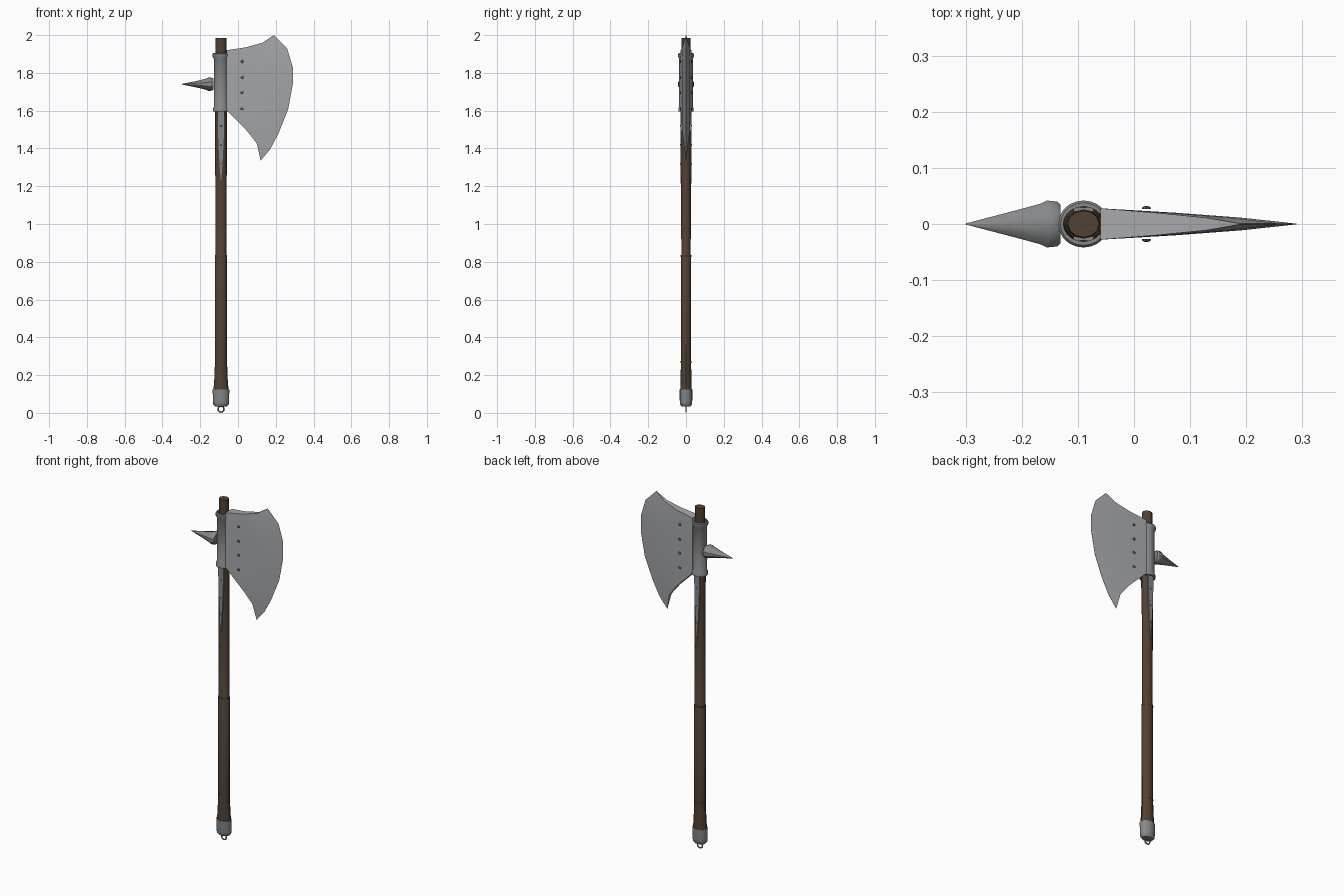
import bpy, bmesh, math
from mathutils import Matrix, Vector

cube = bpy.data.objects.get("Cube")
if cube:
    bpy.data.objects.remove(cube)

AXIS = -0.09  # x of the haft


def material(name, r, g, b):
    m = bpy.data.materials.new(name)
    m.use_nodes = True
    m.diffuse_color = (r, g, b, 1)
    m.node_tree.nodes["Principled BSDF"].inputs["Base Color"].default_value = (r, g, b, 1)
    return m


wood = material("brown wood", 0.085, 0.052, 0.032)
blade_steel = material("pale steel", 0.38, 0.39, 0.41)
steel = material("grey steel", 0.24, 0.245, 0.25)
dark_steel = material("dark rivet steel", 0.10, 0.105, 0.11)


def finish(name, bm, mat, angle=35):
    bmesh.ops.recalc_face_normals(bm, faces=bm.faces)
    mesh = bpy.data.meshes.new(name)
    bm.to_mesh(mesh)
    bm.free()
    mesh.materials.append(mat)
    ob = bpy.data.objects.new(name, mesh)
    bpy.context.collection.objects.link(ob)
    bpy.ops.object.select_all(action='DESELECT')
    ob.select_set(True)
    bpy.context.view_layer.objects.active = ob
    bpy.ops.object.shade_smooth_by_angle(angle=math.radians(angle))
    return ob


def loft(name, rings, mat, sides=12, matrix=None, closed=False, angle=35):
    """Elliptical rings (height, x radius, y radius) joined into a solid or a tube."""
    bm = bmesh.new()
    loops = []
    for h, rx, ry in rings:
        loops.append([bm.verts.new((rx * math.cos(a), ry * math.sin(a), h))
                      for a in (math.tau * i / sides for i in range(sides))])
    pairs = list(zip(loops, loops[1:]))
    if closed:
        pairs.append((loops[-1], loops[0]))
    else:
        bm.faces.new(loops[0])
        bm.faces.new(loops[-1])
    for a, b in pairs:
        for i in range(sides):
            j = (i + 1) % sides
            bm.faces.new((a[i], a[j], b[j], b[i]))
    bm.transform(matrix or Matrix.Translation((AXIS, 0, 0)))
    return finish(name, bm, mat, angle)


# Haft with a slightly swollen grip and a flared foot
loft("haft", [(0.11, 0.041, 0.031), (0.17, 0.036, 0.029), (0.27, 0.032, 0.027),
              (0.83, 0.032, 0.027), (0.835, 0.029, 0.025), (1.42, 0.031, 0.026),
              (1.60, 0.031, 0.026), (1.90, 0.028, 0.025), (1.985, 0.028, 0.024)], wood)
for label, z in (("lower", 0.27), ("upper", 0.83)):
    loft(label + "_grip_band", [(z - 0.005, 0.033, 0.028), (z + 0.005, 0.033, 0.028)], wood)

# Pommel cap and hanging ring
loft("pommel_cap", [(0.035, 0.032, 0.024), (0.045, 0.041, 0.031), (0.06, 0.043, 0.033),
                    (0.125, 0.044, 0.034)], steel, 16)
bpy.ops.mesh.primitive_torus_add(location=(AXIS, 0, 0.02), rotation=(math.pi / 2, 0, 0),
                                 major_radius=0.016, minor_radius=0.004,
                                 major_segments=16, minor_segments=6)
ring = bpy.context.object
ring.name = "hanging_ring"
ring.data.materials.append(steel)
bpy.ops.object.shade_smooth_by_angle()

# Hollow socket with a rim at each end
loft("socket", [(1.595, 0.035, 0.031), (1.595, 0.043, 0.041), (1.612, 0.043, 0.041),
                (1.62, 0.038, 0.036), (1.875, 0.038, 0.036), (1.885, 0.045, 0.042),
                (1.90, 0.045, 0.042), (1.905, 0.041, 0.038), (1.905, 0.036, 0.031)],
     steel, 20, closed=True)

# Rear spike
loft("rear_spike", [(0, 0.030, 0.036), (0.006, 0.034, 0.042), (0.024, 0.036, 0.044),
                    (0.036, 0.030, 0.038), (0.085, 0.018, 0.024), (0.169, 0.001, 0.001)],
     steel, 10, Matrix.Translation((-0.131, 0, 1.74)) @ Matrix.Rotation(-math.pi / 2, 4, 'Y'))

# Blade: columns run from the socket to the cutting edge
edge = [(0.12, 1.335), (0.17, 1.395), (0.215, 1.48), (0.265, 1.605),
        (0.29, 1.74), (0.29, 1.83), (0.26, 1.93), (0.19, 2.0)]
lower = [(-0.06, 1.60), (0.05, 1.49), (0.10, 1.425), edge[0]]
upper = [(-0.06, 1.92), (0.04, 1.935), (0.13, 1.96), edge[-1]]
bulge = [0, 0.25, 0.6, 1]
half_thick = [0.028, 0.020, 0.011, 0.0005]
first, last = Vector(edge[0]), Vector(edge[-1])
fractions = [(z - first.y) / (last.y - first.y) for x, z in edge]
bm = bmesh.new()
sides = []
for sign in (-1, 1):
    grid = []
    for lo, up, swell, thick in zip(lower, upper, bulge, half_thick):
        column = []
        for (ex, ez), f in zip(edge, fractions):
            p = Vector(lo).lerp(Vector(up), f)
            bow = ex - first.lerp(last, f).x
            column.append(bm.verts.new((p.x + swell * bow, sign * thick, p.y)))
        grid.append(column)
    for a, b in zip(grid, grid[1:]):
        for i in range(len(edge) - 1):
            bm.faces.new((a[i], a[i + 1], b[i + 1], b[i]))
    sides.append(grid)
outline = [[g[0][i] for i in range(len(edge))] + [c[-1] for c in g[1:]]
           + g[-1][-2::-1] + [c[0] for c in g[-2:0:-1]] for g in sides]
for i in range(len(outline[0])):
    j = (i + 1) % len(outline[0])
    bm.faces.new((outline[0][i], outline[0][j], outline[1][j], outline[1][i]))
finish("blade", bm, blade_steel, 25)

# Tapered straps down the haft and all rivets, on front and back
rivet_rings = [(0, 0.008, 0.008), (0.003, 0.007, 0.007), (0.005, 0.003, 0.003)]
strap = [(-0.018, 1.60), (0.018, 1.60), (0.014, 1.43), (0.008, 1.32),
         (0.0, 1.215), (-0.008, 1.32), (-0.014, 1.43)]
for label, s in (("front", -1), ("back", 1)):
    bm = bmesh.new()
    face = bm.faces.new([bm.verts.new((AXIS + x, s * 0.022, z)) for x, z in strap])
    new = bmesh.ops.extrude_face_region(bm, geom=[face])["geom"]
    bmesh.ops.translate(bm, vec=(0, s * 0.007, 0),
                        verts=[v for v in new if isinstance(v, bmesh.types.BMVert)])
    finish(label + "_strap", bm, steel)
    turn = Matrix.Rotation(-s * math.pi / 2, 4, 'X')
    for z in (1.61, 1.695, 1.775, 1.86):
        loft(label + "_blade_rivet", rivet_rings, dark_steel, 8,
             Matrix.Translation((0.022, s * 0.027, z)) @ turn)
    for z in (1.32, 1.42, 1.52):
        loft(label + "_strap_rivet", rivet_rings, dark_steel, 8,
             Matrix.Translation((AXIS, s * 0.028, z)) @ turn @ Matrix.Scale(0.7, 4))
